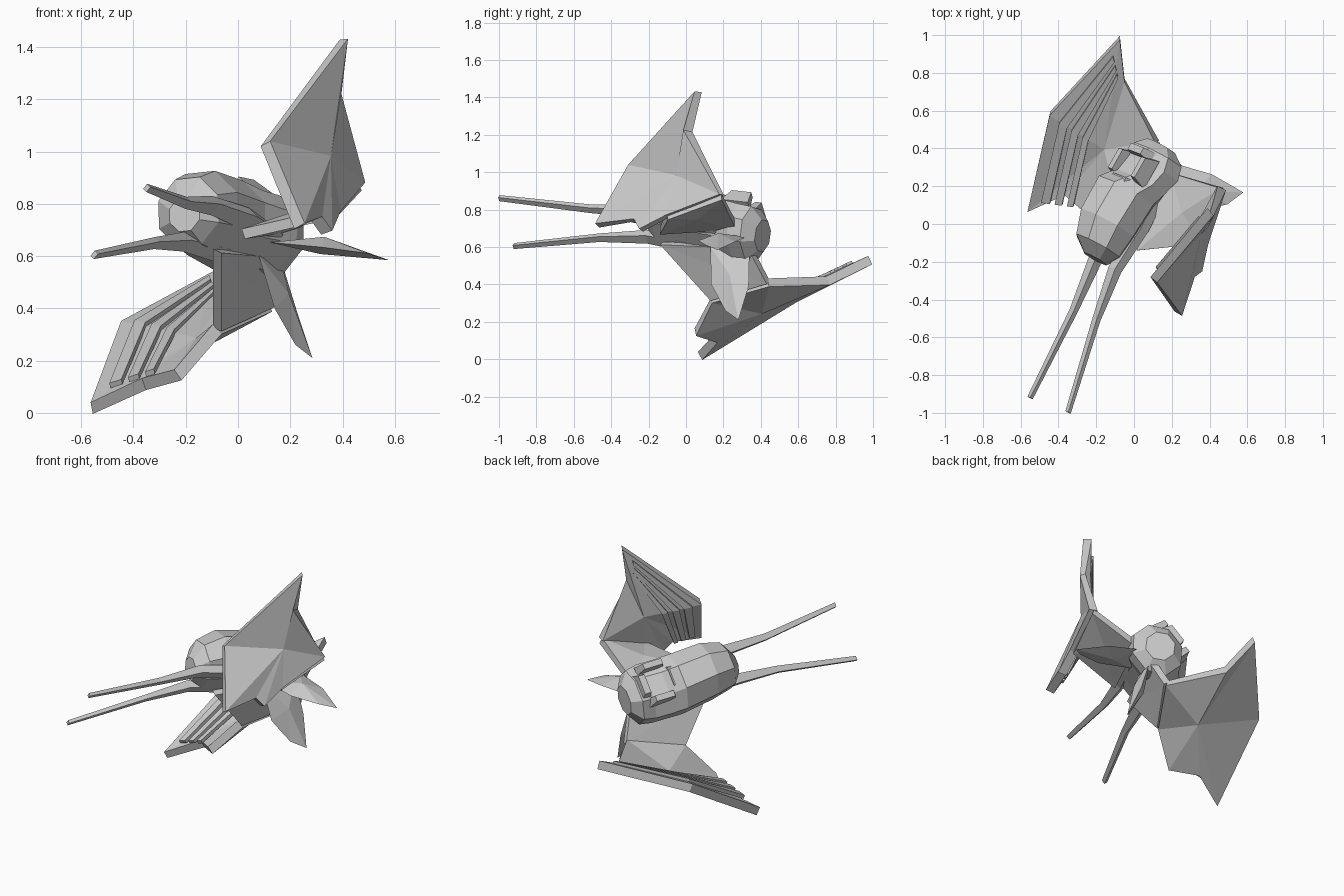
import bpy, bmesh, math
from mathutils import Vector as V

if "Cube" in bpy.data.objects:
    bpy.data.objects.remove(bpy.data.objects["Cube"])

# Tilted frame of the craft: sideways axis and dorsal axis
LAT = V((.6, -.23, .765)).normalized()
FWD = V((-.49, -.87, .1)).normalized()
UP = -LAT.cross(FWD).normalized()


def flip(p):
    return p - 2 * (p.dot(LAT) - .512) * LAT


def same(p):
    return p


def finish(name, bm, thick=0):
    bmesh.ops.recalc_face_normals(bm, faces=bm.faces)
    me = bpy.data.meshes.new(name)
    bm.to_mesh(me)
    bm.free()
    ob = bpy.data.objects.new(name, me)
    bpy.context.collection.objects.link(ob)
    if thick:
        m = ob.modifiers.new("thickness", 'SOLIDIFY')
        m.thickness = thick
        m.offset = 0
    return ob


def loft(name, stations, sides, side_axis, up_axis, fn=same):
    """stations: x, y, z, half width, half height"""
    bm = bmesh.new()
    rings = []
    for x, y, z, w, h in stations:
        ring = []
        for i in range(sides):
            a = 2 * math.pi * (i + .5) / sides
            p = V((x, y, z)) + side_axis * w * math.cos(a) + up_axis * h * math.sin(a)
            ring.append(bm.verts.new(fn(p)))
        rings.append(ring)
    for r, s in zip(rings, rings[1:]):
        for i in range(sides):
            j = (i + 1) % sides
            bm.faces.new((r[i], r[j], s[j], s[i]))
    bm.faces.new(rings[0])
    bm.faces.new(rings[-1])
    return finish(name, bm)


def fan(name, outline, centre, thick=0, bulge=None, fn=same):
    """Plate around a centre point; with bulge, a sharp-edged blade"""
    bm = bmesh.new()
    vs = [bm.verts.new(fn(V(p))) for p in outline]
    offsets = (V(bulge), -V(bulge)) if bulge else (V((0, 0, 0)),)
    for o in offsets:
        c = bm.verts.new(fn(V(centre) + o))
        for i in range(len(vs)):
            bm.faces.new((vs[i], vs[(i + 1) % len(vs)], c))
    return finish(name, bm, thick)


def strips(name, outer, inner, shift, fractions):
    """Layered membrane ribs between two chains of points"""
    bm = bmesh.new()
    for a, b in fractions:
        rows = []
        for f in (a, b):
            row = [V(o).lerp(V(i), f) + V(shift) for o, i in zip(outer, inner)]
            row[0] = row[0].lerp(row[1], .1)
            row[2] = row[2].lerp(row[1], .12)
            rows.append([bm.verts.new(p) for p in row])
        for k in range(len(outer) - 1):
            bm.faces.new((rows[0][k], rows[0][k + 1], rows[1][k + 1], rows[1][k]))
    return finish(name, bm, .022)


# Body: one faceted hull, bulbous at the front, lower behind
loft("body", [
    (-.205, -.185, .76, .07, .07),
    (-.19, -.12, .77, .14, .14),
    (-.14, .00, .765, .17, .17),
    (-.04, .17, .72, .18, .175),
    (.03, .22, .69, .18, .14),
    (.095, .29, .67, .18, .145),
    (.125, .36, .665, .165, .145),
    (.145, .41, .66, .09, .09)], 8, LAT, UP)

# Raised frame on the back of the hull
AX = -FWD
FRAME = [(0, -.1, .12, .025, .045), (0, .1, .12, .025, .045),
         (-.09, 0, .08, .03, .045), (.09, 0, .08, .04, .04)]
for n, (s, l, w, d, h) in enumerate(FRAME):
    c = V((-.01, .305, .78)) + AX * s + LAT * l
    bm = bmesh.new()
    vs = []
    for k in (-1, 1):
        taper = 1 if k < 0 else .7
        lw, ld = (w, d) if l else (d, w)
        for i, j in ((-1, -1), (1, -1), (1, 1), (-1, 1)):
            vs.append(bm.verts.new(c + AX * i * lw * .7 * taper + LAT * j * ld * taper + UP * k * h))
    bm.faces.new(vs[:4])
    bm.faces.new(vs[4:])
    for i in range(4):
        j = (i + 1) % 4
        bm.faces.new((vs[i], vs[j], vs[j + 4], vs[i + 4]))
    finish("back_frame_%d" % (n + 1), bm)

# Long feelers and tail fins, mirrored across the tilted centre plane
for tag, fn in (("lower", same), ("upper", flip)):
    loft("feeler_" + tag, [
        (-.55, -.92, .605, .018, .014),
        (-.32, -.46, .65, .026, .02),
        (-.21, -.2, .655, .04, .035),
        (-.06, .02, .615, .05, .04),
        (.08, .2, .61, .05, .045)], 4, LAT, UP, fn)
    fan("tail_fin_" + tag, [
        (.08, .13, .60), (.16, .34, .60), (.225, .335, .39),
        (.285, .28, .21), (.22, .21, .26), (.14, .135, .40)],
        (.165, .24, .44), bulge=(.03, -.008, .015), fn=fn)

# Wings: tip, corner, trailing point, notch, heel, elbow, root, leading notch
WINGS = {
    "left": dict(
        pts=[(-.075, .985, .53), (-.445, .585, .33), (-.56, .075, .018), (-.36, .16, .11),
             (-.23, .05, .145), (-.08, .14, .32), (.12, .44, .41), (-.05, .76, .42)],
        mid=(-.15, .40, .265), shift=(-.009, -.011, .028),
        web=[(-.08, -.13, .62), (-.08, .14, .32), (.12, .44, .41), (.16, .34, .60)],
        web_mid=(.03, .2, .49)),
    "right": dict(
        pts=[(.405, .065, 1.43), (.105, -.295, 1.03), (.235, -.475, .715), (.30, -.27, .745),
             (.34, -.24, .69), (.37, -.1, .765), (.465, .19, .88), (.395, .01, 1.22)],
        mid=(.335, -.04, .98), shift=(-.028, .011, 0),
        web=[(.02, -.14, .685), (.37, -.1, .765), (.465, .19, .87), (.2, .27, .71)],
        web_mid=(.26, .06, .765)),
}
for side, w in WINGS.items():
    p = w["pts"]
    fan("wing_" + side, p, w["mid"], .05)
    fan("wing_arm_" + side, w["web"], w["web_mid"], .04)
    strips("wing_ribs_" + side, p[:3], (p[7], w["mid"], p[4]), w["shift"],
           ((.2, .34), (.42, .54), (.62, .72)))
